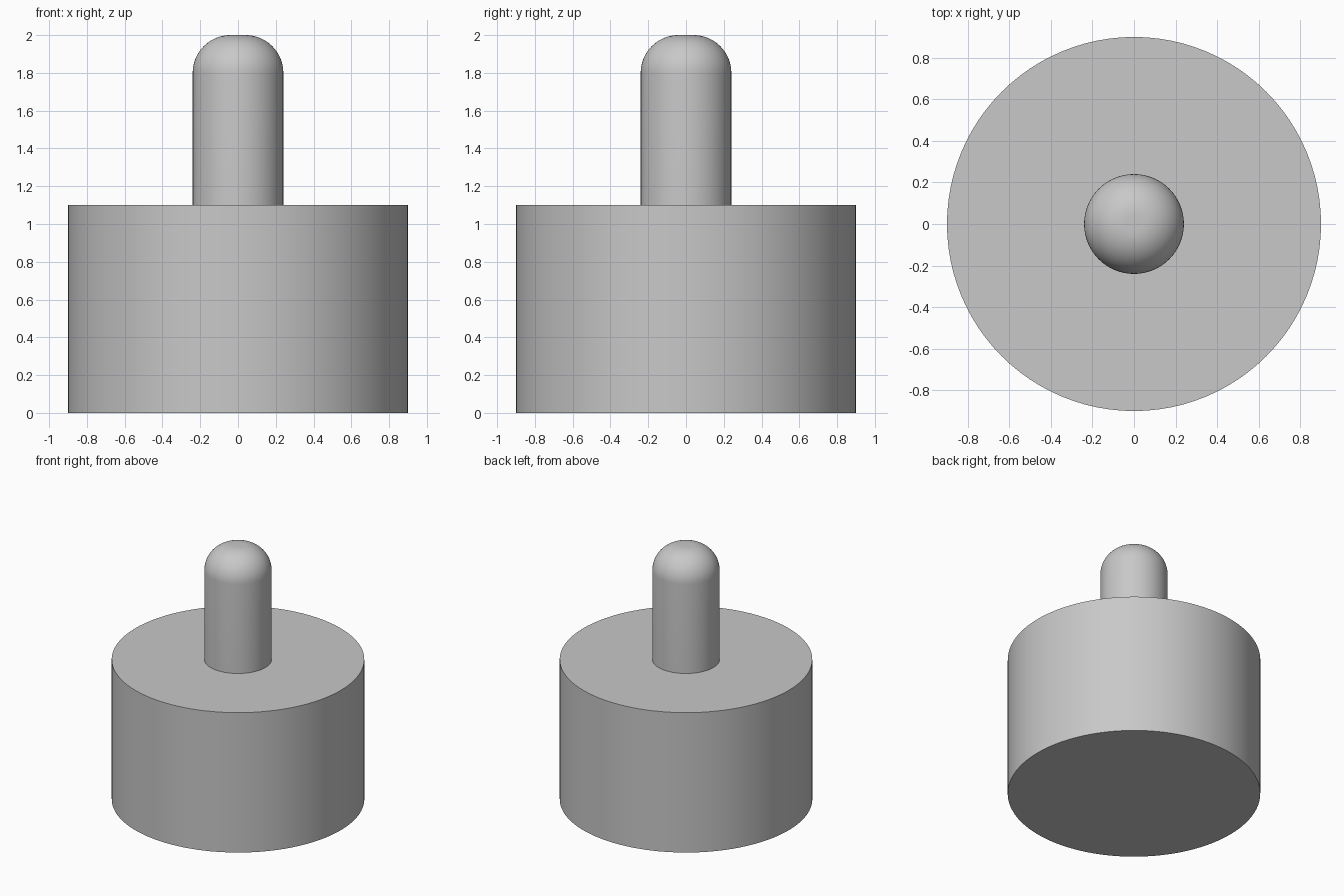
import bpy
import bmesh
from math import sin, cos, pi, radians

cube = bpy.data.objects.get("Cube")
if cube:
    bpy.data.objects.remove(cube, do_unlink=True)

SEGMENTS = 96

grey = bpy.data.materials.new("plain grey")
grey.use_nodes = True
colour = (0.58, 0.58, 0.58, 1)
grey.diffuse_color = colour
grey.node_tree.nodes["Principled BSDF"].inputs["Base Color"].default_value = colour


def lathe(name, profile):
    """Spin an (r, z) outline that starts and ends on the z axis."""
    bm = bmesh.new()
    verts = [bm.verts.new((r, 0, z)) for r, z in profile]
    edges = [bm.edges.new(pair) for pair in zip(verts, verts[1:])]
    bmesh.ops.spin(bm, geom=verts + edges, cent=(0, 0, 0), axis=(0, 0, 1),
                   angle=2 * pi, steps=SEGMENTS, use_merge=True)
    bmesh.ops.remove_doubles(bm, verts=bm.verts, dist=1e-5)
    bmesh.ops.recalc_face_normals(bm, faces=bm.faces)
    mesh = bpy.data.meshes.new(name)
    bm.to_mesh(mesh)
    bm.free()
    mesh.materials.append(grey)
    obj = bpy.data.objects.new(name, mesh)
    bpy.context.collection.objects.link(obj)
    bpy.ops.object.select_all(action="DESELECT")
    obj.select_set(True)
    bpy.context.view_layer.objects.active = obj
    bpy.ops.object.shade_smooth_by_angle(angle=radians(30))
    return obj


# Wide drum and the narrow pin with a rounded tip
body_radius, body_top = 0.9, 1.1
pin_radius, pin_top, fillet = 0.24, 2.0, 0.2
steps = 16
tip = [(pin_radius - fillet + fillet * cos(i / steps * pi / 2),
        pin_top - fillet + fillet * sin(i / steps * pi / 2))
       for i in range(steps + 1)]

# One continuous closed surface, from the base centre to the tip centre
lathe("stepped_peg", [(0, 0), (body_radius, 0), (body_radius, body_top),
                      (pin_radius, body_top)] + tip + [(0, pin_top)])
